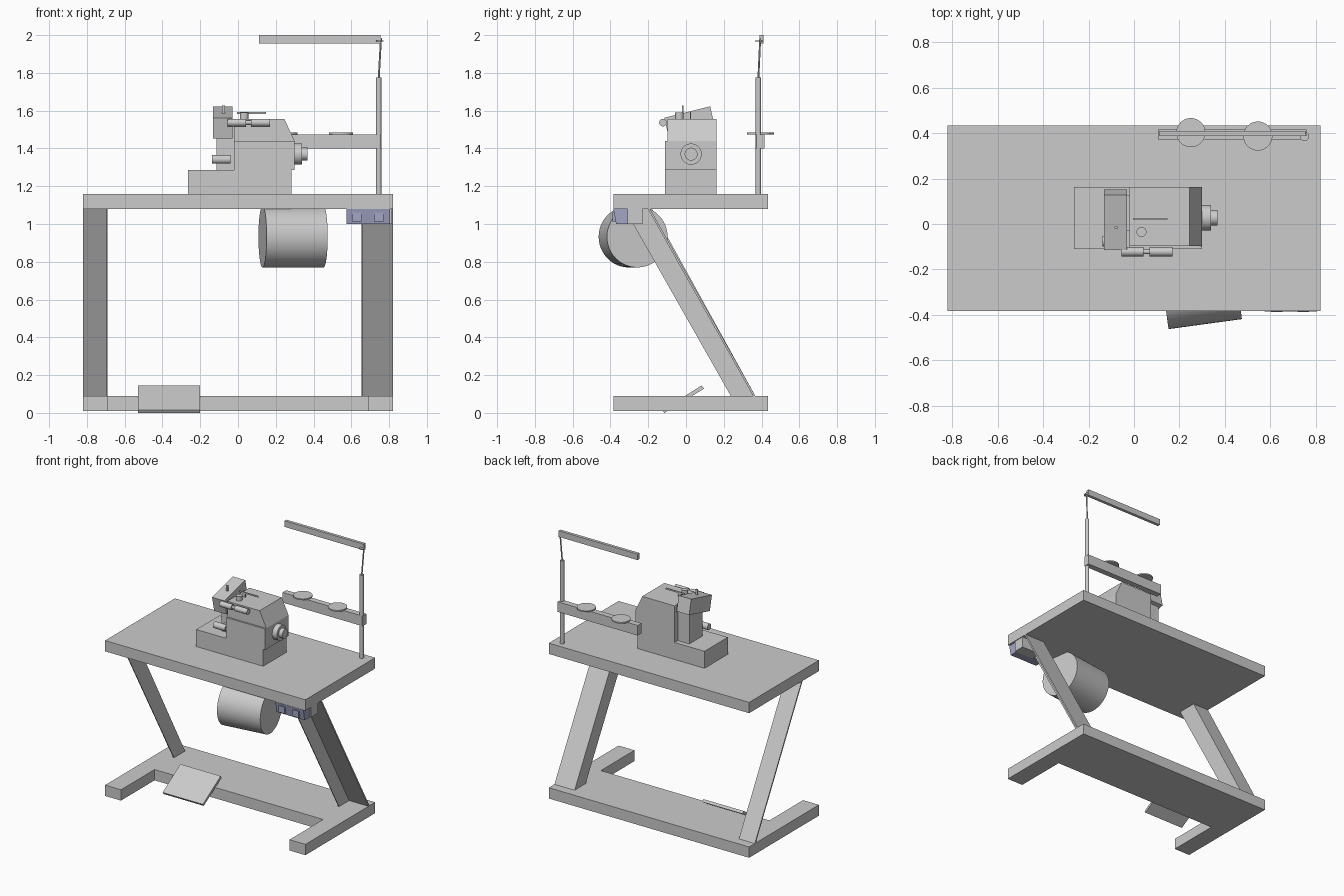
import bpy, bmesh
from math import radians
from mathutils import Vector

if "Cube" in bpy.data.objects:
    bpy.data.objects.remove(bpy.data.objects["Cube"])


def mesh_obj(name, verts, faces):
    me = bpy.data.meshes.new(name)
    me.from_pydata(verts, [], faces)
    bm = bmesh.new()
    bm.from_mesh(me)
    bmesh.ops.recalc_face_normals(bm, faces=bm.faces)
    bm.to_mesh(me)
    bm.free()
    ob = bpy.data.objects.new(name, me)
    bpy.context.collection.objects.link(ob)
    return ob


def prism(name, pts, lo, hi, axis):
    """Extrude a 2D profile along x, y or z (other two coordinates in order)."""
    def place(p, t):
        v = list(p)
        v.insert("xyz".index(axis), t)
        return v
    n = len(pts)
    verts = [place(p, lo) for p in pts] + [place(p, hi) for p in pts]
    faces = [range(n), range(n, 2 * n)]
    faces += [(i, (i + 1) % n, n + (i + 1) % n, n + i) for i in range(n)]
    return mesh_obj(name, verts, [tuple(f) for f in faces])


def box(name, x, y, z):
    return prism(name, [(x[0], y[0]), (x[1], y[0]), (x[1], y[1]), (x[0], y[1])], z[0], z[1], "z")


def rod(name, a, b, r, sides=32):
    """Cylinder between two points."""
    a, b = Vector(a), Vector(b)
    d = b - a
    bpy.ops.mesh.primitive_cylinder_add(vertices=sides, radius=r, depth=d.length, location=(a + b) / 2)
    ob = bpy.context.object
    ob.name = name
    ob.rotation_euler = d.to_track_quat("Z", "Y").to_euler()
    bpy.ops.object.shade_smooth_by_angle(angle=radians(35))
    return ob


# Table top and U-shaped floor frame
box("table_top", (-.82, .82), (-.383, .433), (1.08, 1.16))
prism("floor_frame", [(-.82, -.383), (-.69, -.383), (-.69, .01), (.69, .01),
                      (.69, -.383), (.82, -.383), (.82, .433), (-.82, .433)], .01, .09, "z")


# Slanted legs: angle sections with a back plate and an inner side plate
def leg(name, outer, inner, back_top):
    t = .012
    s = 1 if outer > inner else -1
    prism(name + "_back_plate", [(back_top - t, 1.08), (back_top, 1.08), (.367, .09), (.367 - t, .09)],
          min(outer, inner), max(outer, inner), "x")
    side = sorted((inner, inner + s * .006))
    prism(name + "_side_plate", [(-.325, 1.08), (back_top, 1.08), (.367, .09), (.237, .09)],
          side[0], side[1], "x")


leg("left_leg", -.82, -.69, -.18)
leg("right_leg", .82, .655, -.19)

# Foot pedal
prism("foot_pedal", [(-.115, 0), (-.125, .015), (.083, .145), (.095, .128)], -.53, -.2, "x")

# Motor under the table
rod("motor", (.13, -.302, .932), (.453, -.258, .932), .162, 48)

# Control box with two switches
blue = bpy.data.materials.new("blue_grey")
blue.diffuse_color = (.36, .38, .55, 1)
blue.use_nodes = True
blue.node_tree.nodes["Principled BSDF"].inputs["Base Color"].default_value = blue.diffuse_color
panel = prism("control_box", [(-.385, 1.08), (-.37, 1.0), (-.3, 1.0), (-.3, 1.08)], .575, .805, "x")
panel.data.materials.append(blue)
box("control_box_mount", (.66, .815), (-.31, -.23), (1.0, 1.08))
for i, x in enumerate((.628, .744)):
    sw = box(f"switch_{i + 1}", (x - .025, x + .025), (-.388, -.36), (1.013, 1.062))
    sw.data.materials.append(blue)

# Machine bed and column
box("machine_bed", (-.265, .283), (-.11, .162), (1.16, 1.286))
box("column_lower", (-.02, .3), (-.11, .162), (1.286, 1.44))
prism("column_upper", [(-.02, 1.44), (.3, 1.44), (.245, 1.556), (-.02, 1.556)], -.097, .162, "y")

# Tilted head and the needle block below it
prism("machine_head", [(-.115, 1.562), (.128, 1.623), (.152, 1.515), (-.09, 1.452)], -.132, -.03, "x")
box("needle_block", (-.115, -.015), (-.03, .125), (1.286, 1.52))
rod("presser_cylinder", (-.138, -.075, 1.342), (-.04, -.075, 1.342), .023)
rod("presser_link", (-.08, -.075, 1.342), (-.08, -.02, 1.342), .012, 16)
box("head_pin", (-.085, -.07), (-.02, -.012), (1.56, 1.628))

# Tension tubes, knob and thread guide on the column
rod("tension_shaft", (-.04, -.122, 1.537), (.15, -.122, 1.537), .011, 16)
for i, (a, b) in enumerate(((-.055, .042), (.068, .17))):
    rod(f"tension_tube_{i + 1}", (a, -.122, 1.537), (b, -.122, 1.537), .02)
rod("knob", (.033, -.035, 1.55), (.033, -.035, 1.59), .022)
box("thread_guide", (-.005, .148), (.02, .027), (1.583, 1.593))
box("thread_guide_foot", (.02, .045), (.02, .027), (1.55, 1.585))

# Hand wheel
rod("hand_wheel", (.295, .027, 1.37), (.338, .027, 1.37), .056, 40)
rod("hand_wheel_hub", (.335, .027, 1.37), (.367, .027, 1.37), .034, 40)

# Thread stand: pole, spool rail, spool plates, wire and top bar
rod("stand_pole", (.745, .383, 1.16), (.745, .383, 1.775), .014, 24)
box("spool_rail", (.105, .76), (.372, .415), (1.4, 1.475))
for i, (x, y) in enumerate(((.25, .402), (.545, .387))):
    rod(f"spool_plate_{i + 1}", (x, y, 1.474), (x, y, 1.484), .064, 40)
rod("stand_wire", (.745, .383, 1.77), (.757, .393, 1.985), .005, 10)
rod("wire_eyelet", (.75, .385, 1.965), (.75, .385, 1.972), .02, 20)
box("top_bar", (.11, .755), (.388, .41), (1.955, 2.0))
